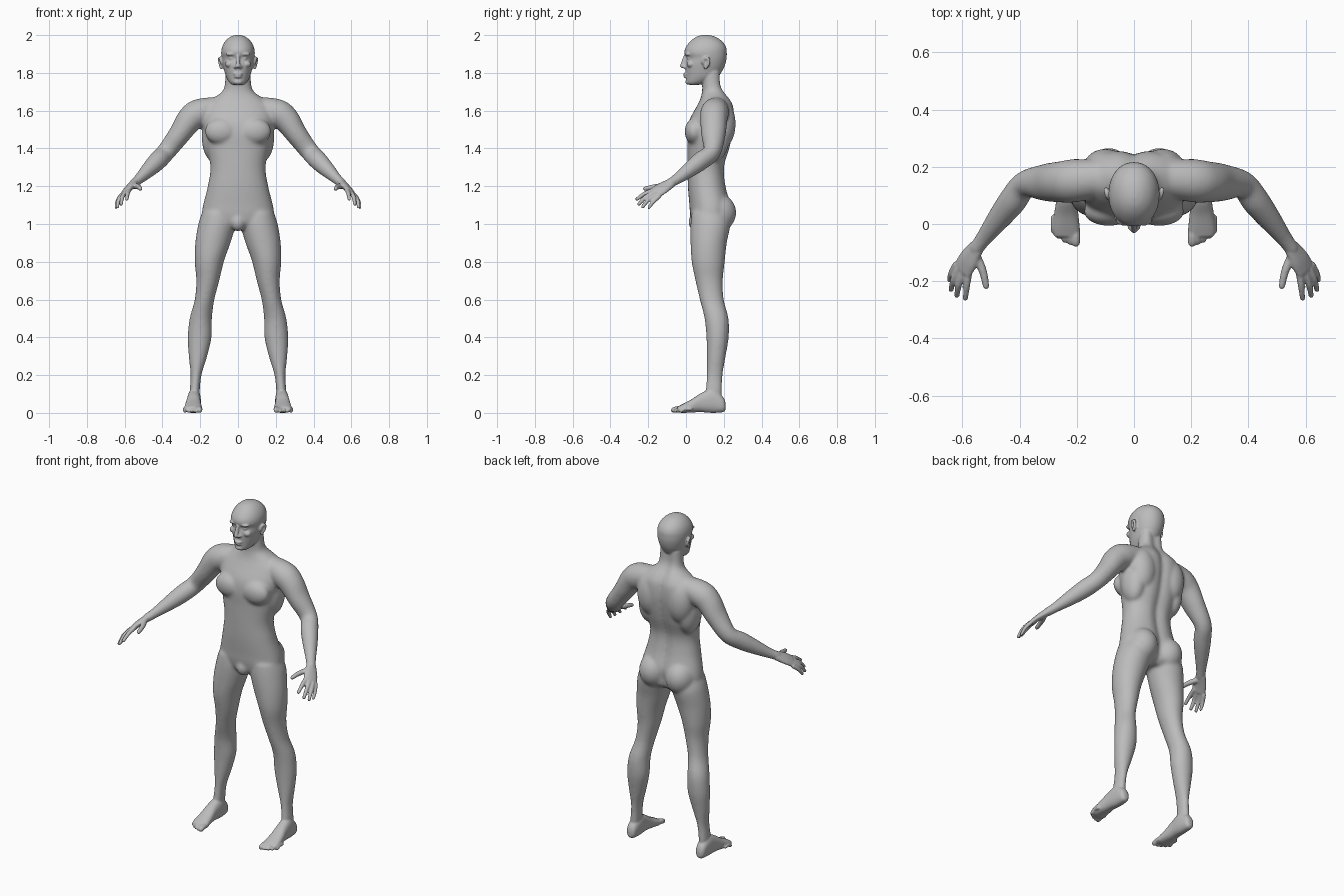
import bpy, bmesh, math
from mathutils import Vector

cube = bpy.data.objects.get("Cube")
if cube:
    bpy.data.objects.remove(cube, do_unlink=True)

skin = bpy.data.materials.new("plain grey")
skin.use_nodes = True
GREY = (.5, .5, .5, 1)
skin.diffuse_color = GREY
shader = next(n for n in skin.node_tree.nodes if n.type == "BSDF_PRINCIPLED")
shader.inputs["Base Color"].default_value = GREY
shader.inputs["Roughness"].default_value = .6

parts = []


def finish(bm, name, mirror):
    """Close a part, add its mirrored twin and store it for fusing."""
    bmesh.ops.recalc_face_normals(bm, faces=bm.faces)
    if mirror:
        twin = bmesh.ops.duplicate(bm, geom=bm.verts[:] + bm.edges[:] + bm.faces[:])["geom"]
        for item in twin:
            if isinstance(item, bmesh.types.BMVert):
                item.co.x = -item.co.x
        bmesh.ops.reverse_faces(bm, faces=[f for f in twin if isinstance(f, bmesh.types.BMFace)])
    mesh = bpy.data.meshes.new(name)
    bm.to_mesh(mesh)
    bm.free()
    obj = bpy.data.objects.new(name, mesh)
    bpy.context.scene.collection.objects.link(obj)
    parts.append(obj)


def spline(rows, steps=5):
    """Smoothly interpolate rows of numbers."""
    out = []
    last = len(rows) - 1
    for i in range(last):
        a, b, c, d = rows[max(i - 1, 0)], rows[i], rows[i + 1], rows[min(i + 2, last)]
        for s in range(steps):
            t = s / steps
            out.append([q + t / 2 * (r - p + t * (2 * p - 5 * q + 4 * r - e + t * (3 * (q - r) + e - p)))
                        for p, q, r, e in zip(a, b, c, d)])
    return out + [list(rows[last])]


def loft(rings, name, mirror):
    """Skin a list of point rings and cap both ends."""
    bm = bmesh.new()
    loops = [[bm.verts.new(p) for p in ring] for ring in rings]
    n = len(loops[0])
    for a, b in zip(loops, loops[1:]):
        for i in range(n):
            j = (i + 1) % n
            bm.faces.new((a[i], a[j], b[j], b[i]))
    bm.faces.new(loops[0])
    bm.faces.new(loops[-1])
    finish(bm, name, mirror)


ANGLES = [math.tau * i / 40 for i in range(40)]


def stack(name, rows, mirror=False, along_y=False, groove=0, power=1):
    """Rows: position, centre x, half width, near limit, far limit."""
    rings = []
    for pos, cx, rx, lo, hi in spline(rows):
        ring = []
        for a in ANGLES:
            c, s = math.cos(a), math.sin(a)
            x = cx + rx * math.copysign(abs(c) ** power, c)
            w = (lo + hi) / 2 + (hi - lo) / 2 * math.copysign(abs(s) ** power, s)
            if s > 0:
                w -= groove * math.exp(-(x / .03) ** 2)
            ring.append((x, pos, w) if along_y else (x, w, pos))
        rings.append(ring)
    loft(rings, name, mirror)


def tube(name, rows, wide=(0, 1, 0), mirror=True):
    """Rows: x, y, z, radius along the wide direction, other radius."""
    pts = spline(rows)

    def tip(end, before):
        p, r = Vector(end[:3]), min(end[3:])
        t = (p - Vector(before[:3])).normalized()
        return [[*(p + t * r * d), end[3] * k, end[4] * k] for d, k in ((.5, .86), (.85, .5), (1, .1))]

    pts = tip(pts[0], pts[1])[::-1] + pts + tip(pts[-1], pts[-2])
    rings = []
    for i, p in enumerate(pts):
        t = Vector(pts[min(i + 1, len(pts) - 1)][:3]) - Vector(pts[max(i - 1, 0)][:3])
        t.normalize()
        u = Vector(wide)
        u = (u - t * u.dot(t)).normalized()
        v = t.cross(u)
        rings.append([Vector(p[:3]) + u * p[3] * math.cos(a) + v * p[4] * math.sin(a) for a in ANGLES])
    loft(rings, name, mirror)


def blob(name, centre, radii, mirror=True):
    bm = bmesh.new()
    bmesh.ops.create_uvsphere(bm, u_segments=32, v_segments=20, radius=1)
    for v in bm.verts:
        v.co = Vector([c + r * k for c, r, k in zip(centre, radii, v.co)])
    finish(bm, name, mirror)


def fuse(name, voxel, rounds):
    """Join all stored parts into one smooth skin."""
    bpy.ops.object.select_all(action="DESELECT")
    for obj in parts:
        obj.select_set(True)
    body = parts[0]
    bpy.context.view_layer.objects.active = body
    bpy.ops.object.join()
    body.name = name
    remesh = body.modifiers.new("skin", "REMESH")
    remesh.mode, remesh.voxel_size = "VOXEL", voxel
    relax = body.modifiers.new("relax", "SMOOTH")
    relax.factor, relax.iterations = .5, rounds
    for mod in ("skin", "relax"):
        bpy.ops.object.modifier_apply(modifier=mod)
    parts[:] = [body]
    return body


# Torso and neck
stack("torso", [
    (.97, 0, .1, .07, .2), (1, 0, .17, .035, .23), (1.05, 0, .19, .022, .235), (1.1, 0, .185, .018, .24),
    (1.2, 0, .16, .01, .215), (1.3, 0, .146, .008, .207), (1.4, 0, .165, .008, .235), (1.48, 0, .18, .006, .252),
    (1.55, 0, .19, .018, .26), (1.62, 0, .18, .055, .255), (1.66, 0, .14, .075, .237), (1.7, 0, .085, .085, .208),
    (1.74, 0, .07, .085, .192), (1.82, 0, .066, .08, .19)], groove=.018, power=.9)
blob("chest_muscle", (.088, .045, 1.49), (.088, .052, .07))
blob("shoulder_blade", (.1, .19, 1.53), (.08, .073, .13))
blob("side_muscle", (.13, .15, 1.46), (.062, .08, .13))
blob("buttock", (.088, .168, 1.06), (.086, .098, .1))
blob("groin", (0, .055, 1.01), (.04, .042, .05), mirror=False)

# Legs
stack("leg", [
    (1.06, .105, .085, .03, .22), (1, .111, .099, .024, .235), (.9, .133, .093, .024, .216),
    (.8, .152, .077, .03, .205), (.7, .16, .061, .05, .195), (.6, .177, .052, .073, .2),
    (.5, .197, .059, .098, .225), (.4, .203, .063, .108, .226), (.3, .212, .049, .111, .21),
    (.2, .222, .029, .11, .194), (.12, .229, .027, .103, .192), (.06, .23, .028, .1, .19)], mirror=True)

# Shoulders and arms
tube("arm", [
    (.08, .165, 1.62, .06, .055), (.2, .152, 1.59, .075, .074), (.255, .147, 1.553, .072, .07),
    (.31, .145, 1.475, .065, .058), (.38, .138, 1.383, .047, .05), (.425, .08, 1.335, .049, .05),
    (.47, .022, 1.29, .042, .042), (.525, -.05, 1.237, .03, .028), (.553, -.088, 1.213, .027, .025)])

fuse("body", .008, 10)

# Hands
ACROSS = (.55, .35, -.45)
tube("palm", [(.55, -.082, 1.215, .029, .021), (.578, -.125, 1.19, .04, .018),
              (.597, -.158, 1.168, .041, .015)], wide=ACROSS)
fingers = {
    "thumb": ((.552, -.11, 1.203), (.528, -.165, 1.197), (.517, -.217, 1.187), .014),
    "index": ((.577, -.165, 1.18), (.584, -.215, 1.162), (.589, -.26, 1.132), .0115),
    "middle": ((.596, -.165, 1.168), (.612, -.212, 1.144), (.619, -.25, 1.105), .0115),
    "ring": ((.613, -.157, 1.156), (.631, -.197, 1.13), (.639, -.23, 1.09), .0112),
    "little": ((.622, -.142, 1.147), (.639, -.173, 1.118), (.645, -.196, 1.087), .0105)}
for name, (root, knuckle, end, r) in fingers.items():
    tube(name + "_finger", [(*root, r * 1.15, r * 1.15), (*knuckle, r, r), (*end, r * .8, r * .8)])

# Feet
stack("foot", [
    (.21, .232, .012, .018, .05), (.195, .232, .028, .004, .085), (.14, .232, .035, 0, .125),
    (.08, .235, .037, .004, .105), (.03, .237, .043, .002, .072), (-.02, .237, .048, 0, .046),
    (-.045, .236, .042, .004, .033)], mirror=True, along_y=True, power=.85)
for i in range(5):
    x, r = .203 + .0195 * i, .0145 if i == 0 else .011 - .0004 * i
    tip_y = -.066 + .0025 * i * i
    tube("toe", [(x, tip_y + .05, .02, r, r), (x, tip_y + .02, .021, r, r), (x, tip_y, r, r, r)], wide=(1, 0, 0))

# Head
stack("head", [
    (1.737, 0, .03, .012, .07), (1.75, 0, .046, .002, .115), (1.78, 0, .063, 0, .17), (1.82, 0, .075, -.003, .197),
    (1.85, 0, .082, -.003, .209), (1.878, 0, .086, .003, .215), (1.905, 0, .089, -.008, .216),
    (1.93, 0, .086, -.004, .214), (1.955, 0, .076, .012, .202), (1.978, 0, .058, .035, .178),
    (1.994, 0, .034, .062, .148), (2.001, 0, .01, .09, .115)], power=.95)
blob("brow", (.034, .012, 1.899), (.03, .018, .01))
blob("eye", (.033, .022, 1.877), (.017, .017, .0095))
blob("cheek", (.045, .024, 1.846), (.024, .021, .018))
tube("nose", [(0, -.002, 1.888, .009, .011), (0, -.013, 1.858, .011, .011),
              (0, -.021, 1.836, .013, .011)], wide=(1, 0, 0), mirror=False)
blob("nostril", (.013, -.008, 1.832), (.01, .013, .009))
blob("upper_lip", (0, .001, 1.794), (.026, .016, .007), mirror=False)
blob("lower_lip", (0, .002, 1.78), (.022, .016, .0075), mirror=False)
blob("chin", (0, .016, 1.752), (.026, .02, .015), mirror=False)
tube("ear_rim", [(.087, .09, 1.855, .009, .009), (.094, .098, 1.876, .008, .007), (.099, .118, 1.876, .008, .007),
                 (.097, .12, 1.852, .008, .007), (.089, .103, 1.826, .008, .008)])
blob("ear_bowl", (.086, .107, 1.852), (.008, .017, .027))

body = fuse("body", .005, 3)
body.data.materials.clear()
body.data.materials.append(skin)
for poly in body.data.polygons:
    poly.use_smooth = True
    poly.material_index = 0
